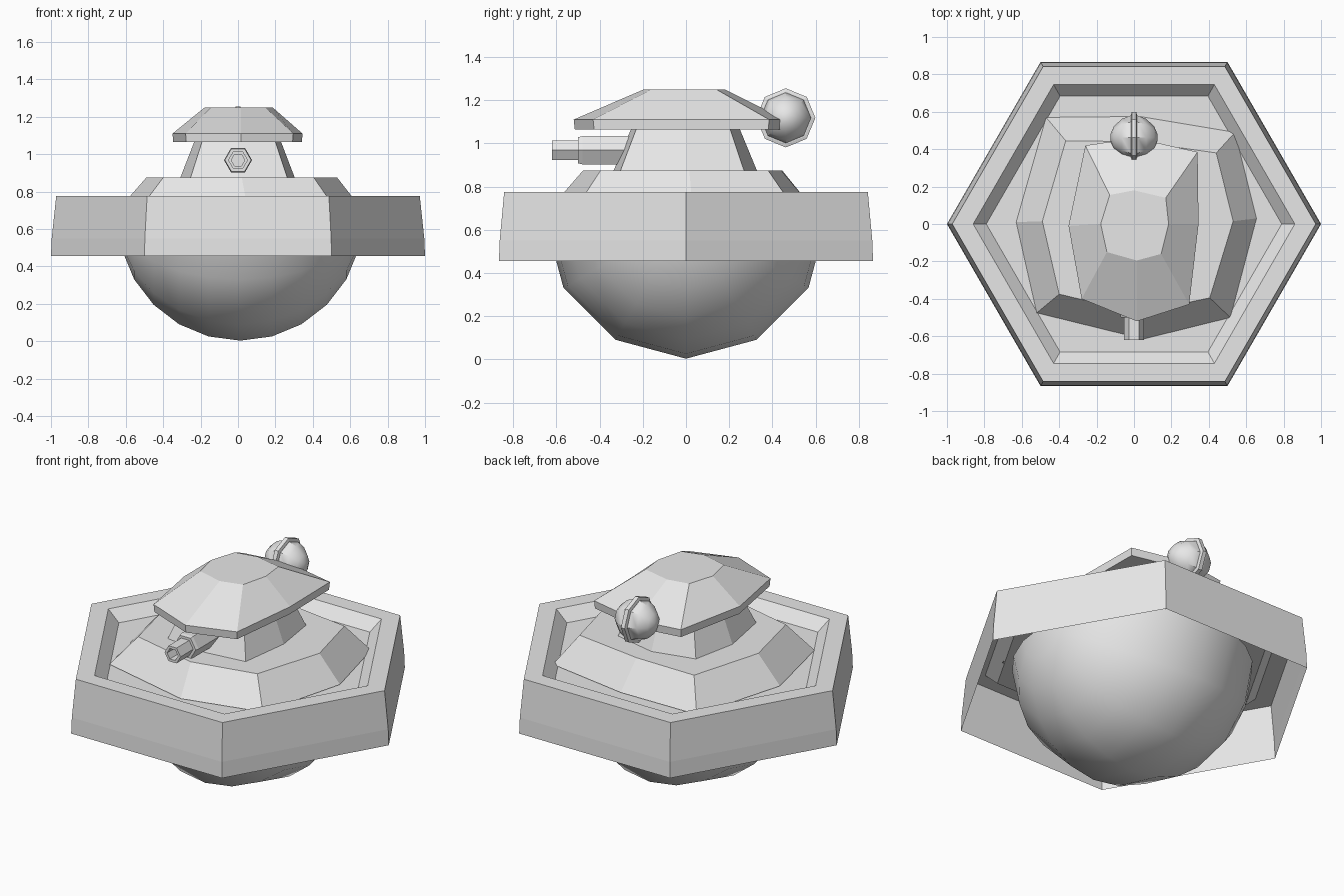
import bpy, bmesh, math
from mathutils import Matrix

if "Cube" in bpy.data.objects:
    bpy.data.objects.remove(bpy.data.objects["Cube"])

grey = bpy.data.materials.new("plain_grey")
grey.diffuse_color = (0.8, 0.8, 0.8, 1)
grey.use_nodes = True
grey.node_tree.nodes["Principled BSDF"].inputs["Base Color"].default_value = grey.diffuse_color


def finish(name, bm, smooth=None):
    bmesh.ops.recalc_face_normals(bm, faces=bm.faces[:])
    mesh = bpy.data.meshes.new(name)
    bm.to_mesh(mesh)
    bm.free()
    mesh.materials.append(grey)
    ob = bpy.data.objects.new(name, mesh)
    bpy.context.collection.objects.link(ob)
    if smooth is not None:
        bpy.ops.object.select_all(action='DESELECT')
        ob.select_set(True)
        bpy.context.view_layer.objects.active = ob
        bpy.ops.object.shade_smooth_by_angle(angle=math.radians(smooth))
    return ob


def loft(name, loops, cap_start=True, cap_end=True, smooth=None):
    """Skin a stack of equal-length point loops."""
    bm = bmesh.new()
    rows = [[bm.verts.new(p) for p in loop] for loop in loops]
    n = len(rows[0])
    for a, b in zip(rows, rows[1:]):
        for i in range(n):
            j = (i + 1) % n
            bm.faces.new((a[i], a[j], b[j], b[i]))
    if cap_start:
        bm.faces.new(rows[0])
    if cap_end:
        bm.faces.new(rows[-1])
    return finish(name, bm, smooth)


def level(points, z, k=1.0):
    return [(x * k, y * k, z) for x, y in points]


def ngon(n, r, start=0.0):
    return [(r * math.cos(start + math.tau * i / n),
             r * math.sin(start + math.tau * i / n)) for i in range(n)]


# Hexagonal outer ring: open-bottomed shell with a sunken deck
ring = [(1.0, .455), (.996, .55), (.972, .775), (.86, .775), (.79, .71), (.60, .71)]
loft("hex_ring", [level(ngon(6, r), z) for r, z in ring], False, False)

# Rounded lower bowl: lower half of a sphere lying on its side
bm = bmesh.new()
bmesh.ops.create_uvsphere(bm, u_segments=12, v_segments=12, radius=.655)
bmesh.ops.rotate(bm, verts=bm.verts[:], matrix=Matrix.Rotation(math.pi / 2, 3, 'Y'))
bmesh.ops.bisect_plane(bm, geom=bm.verts[:] + bm.edges[:] + bm.faces[:], dist=1e-4,
                       plane_co=(0, 0, 0), plane_no=(0, 0, 1), clear_outer=True)
bmesh.ops.translate(bm, verts=bm.verts[:], vec=(.012, 0, .658))
finish("lower_bowl", bm, 40)

# Sloped eight-sided hull
hull_base = [(.655, .03), (.54, .49), (.03, .575), (-.47, .57),
             (-.63, .01), (-.52, -.475), (.05, -.615), (.515, -.50)]
hull_top = [(.53, .015), (.44, .38), (.02, .44), (-.365, .445),
            (-.49, .015), (-.40, -.375), (.02, -.476), (.405, -.395)]
loft("hull", [level(hull_base, .715), level(hull_top, .875)])

# Turret neck
neck = [(.305, 0), (.265, .27), (0, .33), (-.255, .27),
        (-.31, 0), (-.255, -.305), (0, -.337), (.265, -.305)]
loft("turret_neck", [level(neck, .87), level(neck, 1.07, .75)])

# Turret cap with a short rim and sloping roof
rim = [(.345, 0), (.34, .385), (.01, .46), (-.26, .42),
       (-.35, -.01), (-.28, -.40), (.015, -.52), (.295, -.43)]
roof = [(.185, 0), (.17, .14), (0, .18), (-.13, .155),
        (-.178, 0), (-.145, -.15), (.015, -.195), (.145, -.16)]
loft("turret_cap", [level(rim, 1.064, .99), level(rim, 1.11), level(roof, 1.25)])

# Stepped hexagonal gun barrel with a sunken bore
gun = [(-.22, .075), (-.48, .075), (-.50, .070), (-.50, .053),
       (-.62, .053), (-.62, .036), (-.53, .036)]
loft("gun_barrel", [[(x, y, z + .968) for x, z in ngon(6, r)] for y, r in gun])


# Rear sensor: faceted ball with a thin band around its middle
def around_x(profile, n=8):
    return [[(x, .462 + a, 1.118 + b) for a, b in ngon(n, r, math.pi / 8 * 0)]
            for x, r in profile]


half = [(.02, .117), (.065, .10), (.108, .06), (.125, .02)]
ball = [(-x, r) for x, r in reversed(half)] + half
loft("sensor_ball", around_x(ball), smooth=35)
loft("sensor_band", around_x([(-.016, .122), (-.012, .137), (.012, .137), (.016, .122)]))
